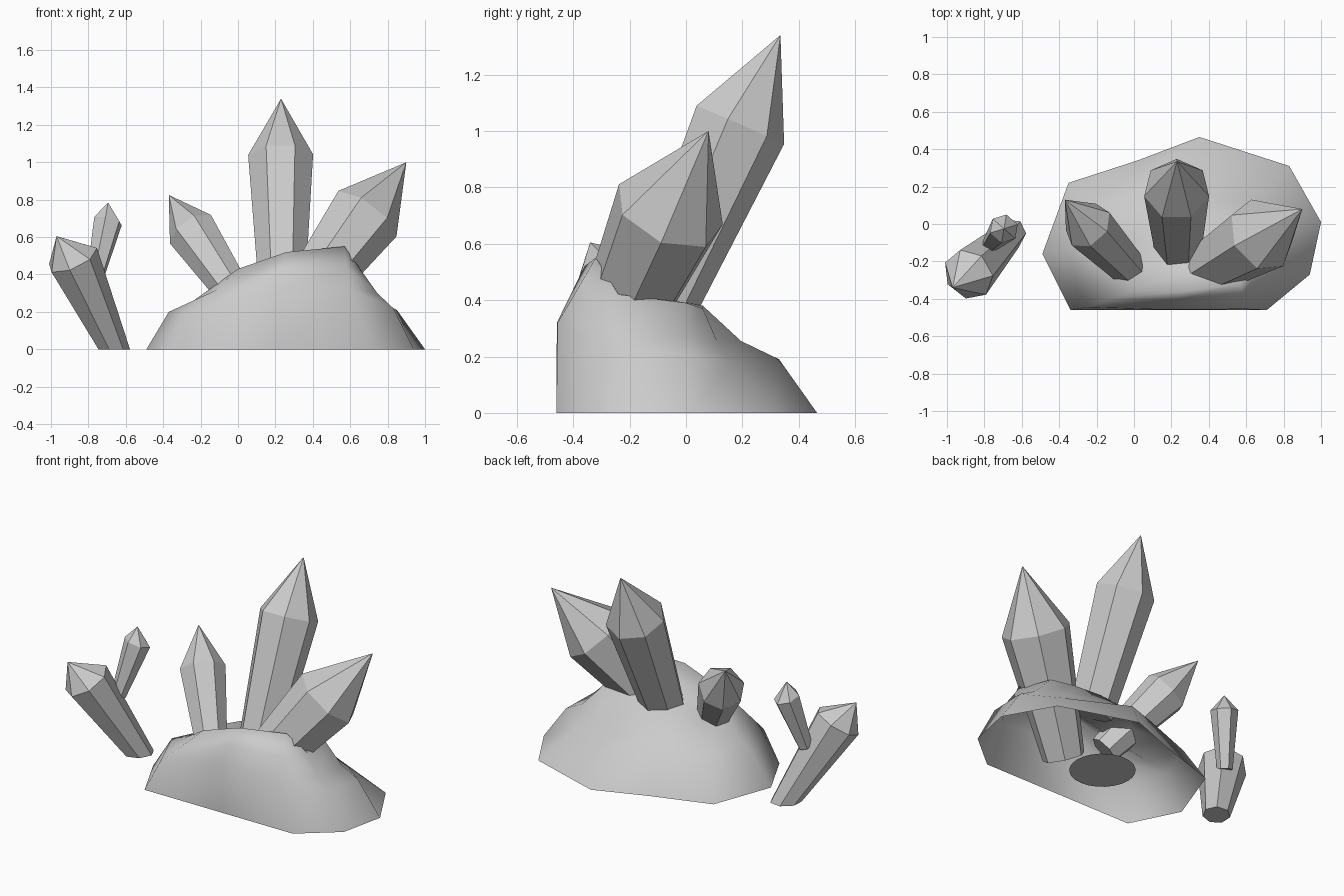
import bpy, bmesh, math
from mathutils import Vector

if "Cube" in bpy.data.objects:
    bpy.data.objects.remove(bpy.data.objects["Cube"])


def finish(bm, name, smooth=False):
    bmesh.ops.recalc_face_normals(bm, faces=bm.faces)
    for f in bm.faces:
        f.smooth = smooth
    mesh = bpy.data.meshes.new(name)
    bm.to_mesh(mesh)
    bm.free()
    ob = bpy.data.objects.new(name, mesh)
    bpy.context.collection.objects.link(ob)
    return ob


def crystal(name, base, shoulder, apex, r_base, r_top, sides=7, turn=0.0, level_foot=False):
    """Tapered prism from base to shoulder, closed by a pointed tip."""
    base, shoulder = Vector(base), Vector(shoulder)
    axis = (shoulder - base).normalized()
    u = axis.cross(Vector((0, 1, 0))).normalized()
    v = axis.cross(u)
    bm = bmesh.new()
    rings = []
    for c, r in ((base, r_base), (shoulder, r_top)):
        rings.append([bm.verts.new(c + r * (math.cos(a) * u + math.sin(a) * v))
                      for a in (turn + 2 * math.pi * i / sides for i in range(sides))])
    if level_foot:  # cut the foot level with the ground
        for vert in rings[0]:
            vert.co -= axis * (vert.co.z / axis.z)
    tip = bm.verts.new(apex)
    bm.faces.new(rings[0])
    for i in range(sides):
        j = (i + 1) % sides
        bm.faces.new((rings[0][i], rings[0][j], rings[1][j], rings[1][i]))
        bm.faces.new((rings[1][i], rings[1][j], tip))
    return finish(bm, name)


# Rock: smooth shell, open below, with a ridge in front and a plateau behind
foot = [(-.49, -.16), (-.34, -.46), (.2, -.46), (.71, -.46), (.94, -.27),
        (1, .01), (.83, .31), (.35, .465), (.02, .34), (-.35, .22)]
middle = [(-.37, -.14, .2), (-.24, -.445, .2), (.2, -.458, .32), (.6, -.455, .32), (.83, -.25, .22),
          (.85, 0, .21), (.67, .16, .18), (.29, .33, .19), (.04, .2, .24), (-.26, .13, .19)]
crest = [(-.12, -.22, .31), (0, -.35, .43), (.26, -.36, .52), (.57, -.32, .55), (.66, -.24, .42),
         (.62, .0, .39), (.5, .06, .37), (.3, .06, .38), (.1, .02, .39), (-.06, -.08, .35)]
sag = [0, 0, 0, 0, .02, .03, .02, .03, .02, 0]  # hollow in the right and rear slopes
slope = [(Vector(m) + Vector(c)) / 2 - Vector((0, 0, s)) for m, c, s in zip(middle, crest, sag)]
bm = bmesh.new()
rings = [[bm.verts.new(p) for p in ring]
         for ring in ([(x, y, 0) for x, y in foot], middle, slope, crest)]
centre = bm.verts.new((.33, -.23, .435))
n = len(foot)
for i in range(n):
    j = (i + 1) % n
    for a, b in zip(rings, rings[1:]):
        bm.faces.new((a[i], a[j], b[j], b[i]))
    bm.faces.new((rings[-1][i], rings[-1][j], centre))
finish(bm, "rock", smooth=True)

# Round plate under the rock
bm = bmesh.new()
bmesh.ops.create_circle(bm, cap_ends=True, segments=24, radius=.19)
bmesh.ops.translate(bm, verts=bm.verts, vec=(.16, -.09, .002))
finish(bm, "base_plate")

# Crystals growing from the rock
crystal("tall_crystal", (.235, -.11, .35), (.228, .185, 1.025), (.23, .335, 1.34),
        .13, .178, 7, math.pi / 2 + math.pi / 7)
crystal("right_crystal", (.26, -.315, .15), (.68, -.06, .715), (.9, .08, 1.0), .125, .203, 7, .3)
crystal("left_crystal", (0, -.265, .27), (-.245, -.01, .63), (-.37, .13, .825), .092, .137, 7, .2)

# Separate pair beside the rock
crystal("side_crystal", (-.665, -.06, 0), (-.885, -.27, .485), (-.97, -.34, .605),
        .08, .143, 7, .4, level_foot=True)
crystal("small_crystal", (-.77, -.11, .36), (-.695, -.025, .685), (-.695, -.025, .785), .045, .08, 6, .3)
